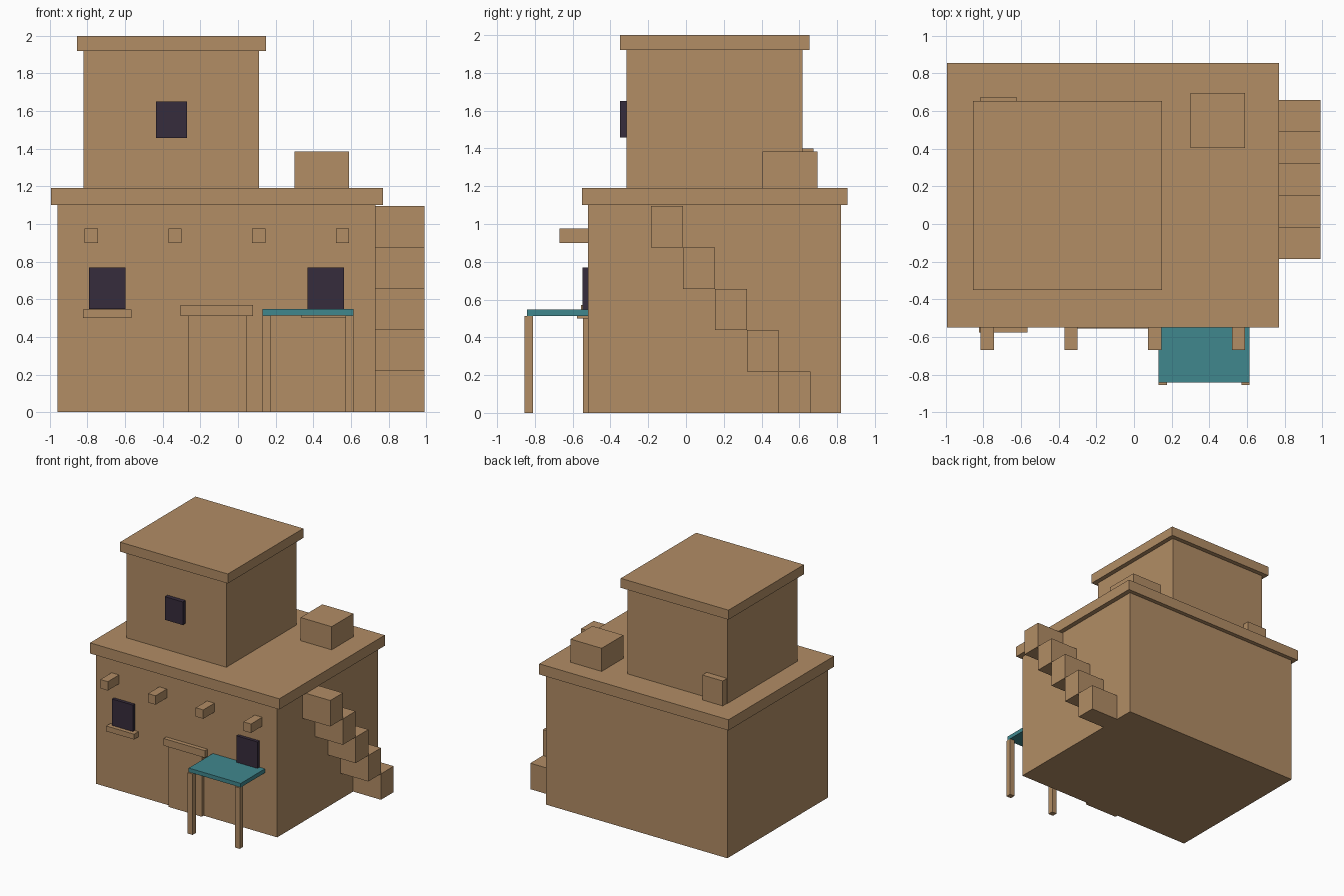
import bpy

cube = bpy.data.objects.get("Cube")
if cube:
    bpy.data.objects.remove(cube, do_unlink=True)


def material(name, r, g, b):
    mat = bpy.data.materials.new(name)
    mat.use_nodes = True
    mat.diffuse_color = (r, g, b, 1)
    mat.node_tree.nodes["Principled BSDF"].inputs["Base Color"].default_value = (r, g, b, 1)
    return mat


ADOBE = material("tan adobe", 0.445, 0.266, 0.130)
DARK = material("dark purple glass", 0.037, 0.025, 0.045)
TEAL = material("teal cloth", 0.051, 0.242, 0.270)


def box(name, x, y, z, mat=ADOBE):
    """Box spanning the given (low, high) range on each axis."""
    spans = (x, y, z)
    bpy.ops.mesh.primitive_cube_add(size=1, location=[(a + b) / 2 for a, b in spans])
    obj = bpy.context.object
    obj.name = name
    obj.scale = [b - a for a, b in spans]
    bpy.ops.object.transform_apply(location=False, rotation=False, scale=True)
    obj.data.materials.append(mat)
    return obj


WALL = -0.52  # front wall plane

# Two storeys with overhanging roof slabs
box("lower_storey", (-0.96, 0.73), (WALL, 0.82), (0, 1.1))
box("lower_roof", (-0.995, 0.77), (-0.55, 0.855), (1.1, 1.19))
box("upper_storey", (-0.82, 0.112), (-0.315, 0.617), (1.19, 1.92))
box("upper_roof", (-0.855, 0.15), (-0.35, 0.655), (1.92, 2.0))

# Small blocks standing on the lower roof
box("roof_hatch", (0.30, 0.59), (0.405, 0.695), (1.19, 1.385))
box("chimney_block", (-0.815, -0.625), (0.58, 0.675), (1.19, 1.40))

# Door and lintel
box("door", (-0.265, 0.045), (-0.545, WALL), (0, 0.51))
box("door_lintel", (-0.305, 0.08), (-0.555, WALL), (0.51, 0.57))

# Windows and sills
for side, cx in (("right", -0.695), ("left", 0.467)):
    box(f"window_{side}", (cx - 0.097, cx + 0.097), (-0.547, WALL), (0.547, 0.77), DARK)
    box(f"window_sill_{side}", (cx - 0.13, cx + 0.13), (-0.577, WALL), (0.50, 0.545))
box("upper_window", (-0.437, -0.27), (-0.35, -0.315), (1.457, 1.652), DARK)

# Roof beam ends
for i in range(4):
    cx = -0.78 + i * 0.445
    box(f"roof_beam_{i + 1}", (cx - 0.035, cx + 0.035), (-0.67, WALL), (0.90, 0.975))

# Awning on two posts
box("awning", (0.13, 0.615), (-0.842, WALL), (0.513, 0.547), TEAL)
for side, x in (("right", 0.13), ("left", 0.57)):
    box(f"awning_post_{side}", (x, x + 0.045), (-0.855, -0.81), (0, 0.513))

# Outside stairs rising toward the front
STEPS, RISE, TREAD = 5, 0.219, 0.169
for i in range(STEPS):
    back = 0.66 - i * TREAD
    box(f"stair_{i + 1}", (0.73, 0.99), (back - TREAD, back), (i * RISE, (i + 1) * RISE))
